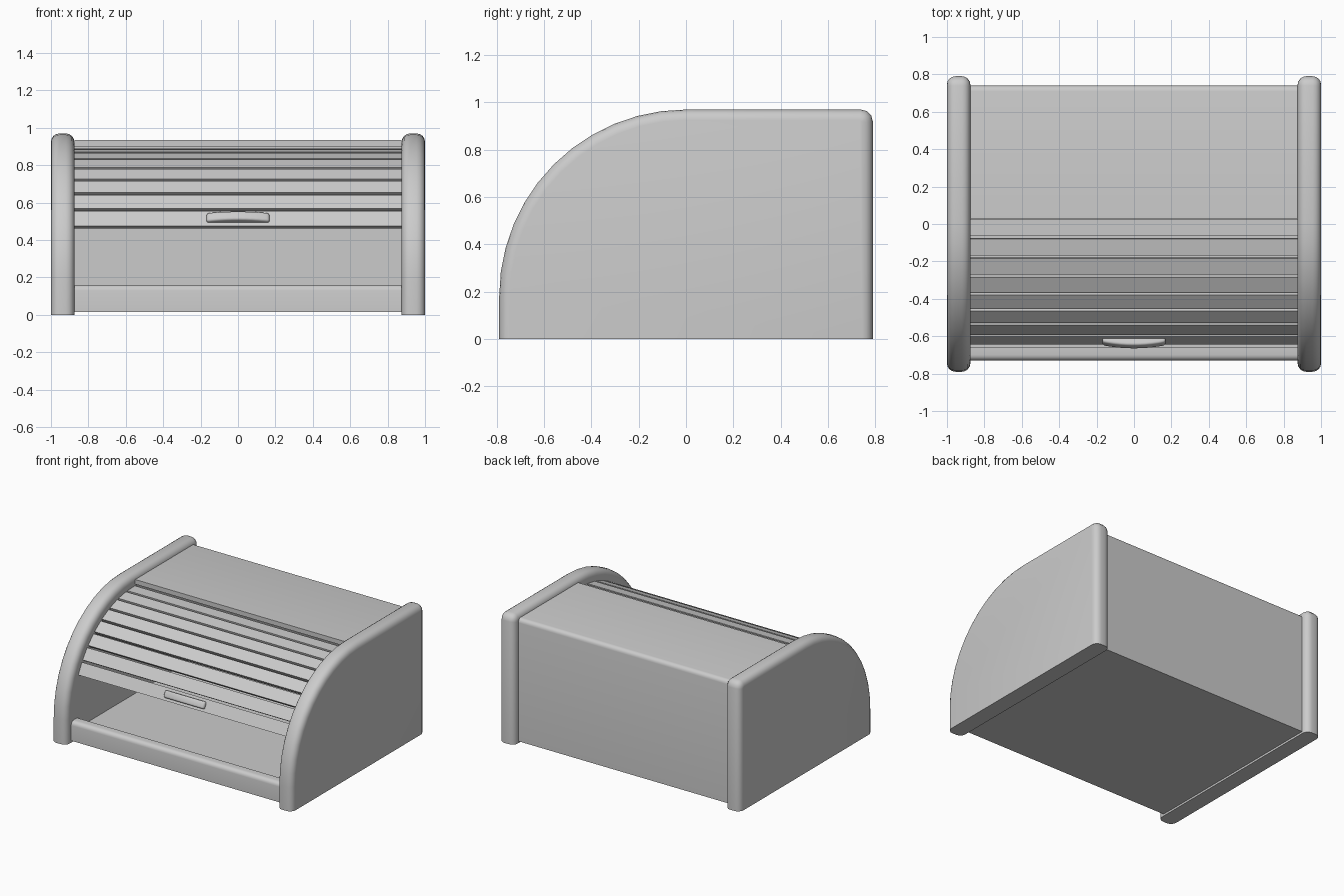
import bpy
import bmesh
from math import sin, cos, pi, radians
from mathutils import Vector

if "Cube" in bpy.data.objects:
    bpy.data.objects.remove(bpy.data.objects["Cube"], do_unlink=True)

grey = bpy.data.materials.new("plain_grey")
grey.use_nodes = True
grey.diffuse_color = (0.6, 0.6, 0.6, 1)
grey.node_tree.nodes["Principled BSDF"].inputs["Base Color"].default_value = (0.6, 0.6, 0.6, 1)

AXIS_Z = 0.18        # centre height of the rolling front
INNER = 0.875        # half width between the side panels


def prism(name, points, depth, bevel=None, width=0.02, segments=4):
    """Extrude a closed outline of 3D points, rounding the edges picked by bevel."""
    bm = bmesh.new()
    face = bm.faces.new([bm.verts.new(p) for p in points])
    ext = bmesh.ops.extrude_face_region(bm, geom=[face])
    new = [v for v in ext["geom"] if isinstance(v, bmesh.types.BMVert)]
    bmesh.ops.translate(bm, vec=depth, verts=new)
    bmesh.ops.recalc_face_normals(bm, faces=bm.faces[:])
    if bevel:
        edges = [e for e in bm.edges if bevel(e)]
        bmesh.ops.bevel(bm, geom=edges, offset=width, segments=segments,
                        profile=0.5, affect='EDGES', clamp_overlap=True)
    mesh = bpy.data.meshes.new(name)
    bm.to_mesh(mesh)
    bm.free()
    mesh.materials.append(grey)
    obj = bpy.data.objects.new(name, mesh)
    bpy.context.collection.objects.link(obj)
    bpy.ops.object.select_all(action='DESELECT')
    obj.select_set(True)
    bpy.context.view_layer.objects.active = obj
    bpy.ops.object.shade_smooth_by_angle(angle=radians(32))
    return obj


def arc(cy, cz, r, start, end, steps):
    """Points on a circle in the y-z plane, angles measured from +y."""
    return [(cy + r * cos(start + (end - start) * i / steps),
             cz + r * sin(start + (end - start) * i / steps)) for i in range(steps + 1)]


# Side panels: quarter-round front, rounded rim, flat bottom
outline = [(-0.79, 0)] + arc(0, AXIS_Z, 0.79, pi, pi / 2, 12)
outline += arc(0.74, 0.92, 0.05, pi / 2, 0, 3) + [(0.79, 0)]


def rim(e):
    a, b = (v.co for v in e.verts)
    return abs(a.x - b.x) < 1e-4 and max(a.z, b.z) > 0.01


for name, x in (("right_side_panel", -1.0), ("left_side_panel", INNER)):
    prism(name, [(x, y, z) for y, z in outline], (1 - INNER, 0, 0), rim, 0.045, 4)

# Case: front lip, floor, back wall and roof as one section
section = [(-0.73, 0.015), (-0.73, 0.16), (-0.66, 0.16), (-0.66, 0.08), (0.67, 0.08),
           (0.67, 0.9), (0.03, 0.9), (0.03, 0.935), (0.74, 0.935), (0.74, 0.015)]


def case_corner(e):
    a, b = (v.co for v in e.verts)
    return abs(a.x - b.x) > 1 and ((a.y > 0.7 and a.z > 0.9) or (a.y < -0.7 and a.z > 0.1))


prism("case", [(-INNER, y, z) for y, z in section], (2 * INNER, 0, 0), case_corner, 0.03)


# Rolling door: flat slats around the arc, the last ones under the roof
def on_arc(angle, r):
    return Vector((0, -r * sin(angle), AXIS_Z + r * cos(angle)))


STEP = radians(8.6)
GAP = radians(0.65)
FIRST = radians(5.8)
for i in range(-2, 7):
    a0, a1 = FIRST + i * STEP + GAP, FIRST + (i + 1) * STEP - GAP
    corners = [on_arc(a0, 0.71), on_arc(a1, 0.71), on_arc(a1, 0.675), on_arc(a0, 0.675)]
    prism(f"slat_{i + 3}", [p + Vector((-INNER, 0, 0)) for p in corners], (2 * INNER, 0, 0))

# Handle: bowed bar on the lowest slat
mid = FIRST + 6.5 * STEP
out = Vector((0, -sin(mid), cos(mid)))
up = Vector((0, cos(mid), sin(mid)))
base = on_arc(mid, 0.705) - up * 0.026
half = 0.168
bow = [(half * (1 - i / 5), 0.022 + 0.019 * (1 - (1 - i / 5) ** 2)) for i in range(11)]
shape = [(-half, 0), (half, 0)] + bow
prism("handle", [base + Vector((x, 0, 0)) + out * d for x, d in shape], up * 0.052,
      lambda e: sum((v.co - base).dot(out) for v in e.verts) > 0.018, 0.012, 3)
